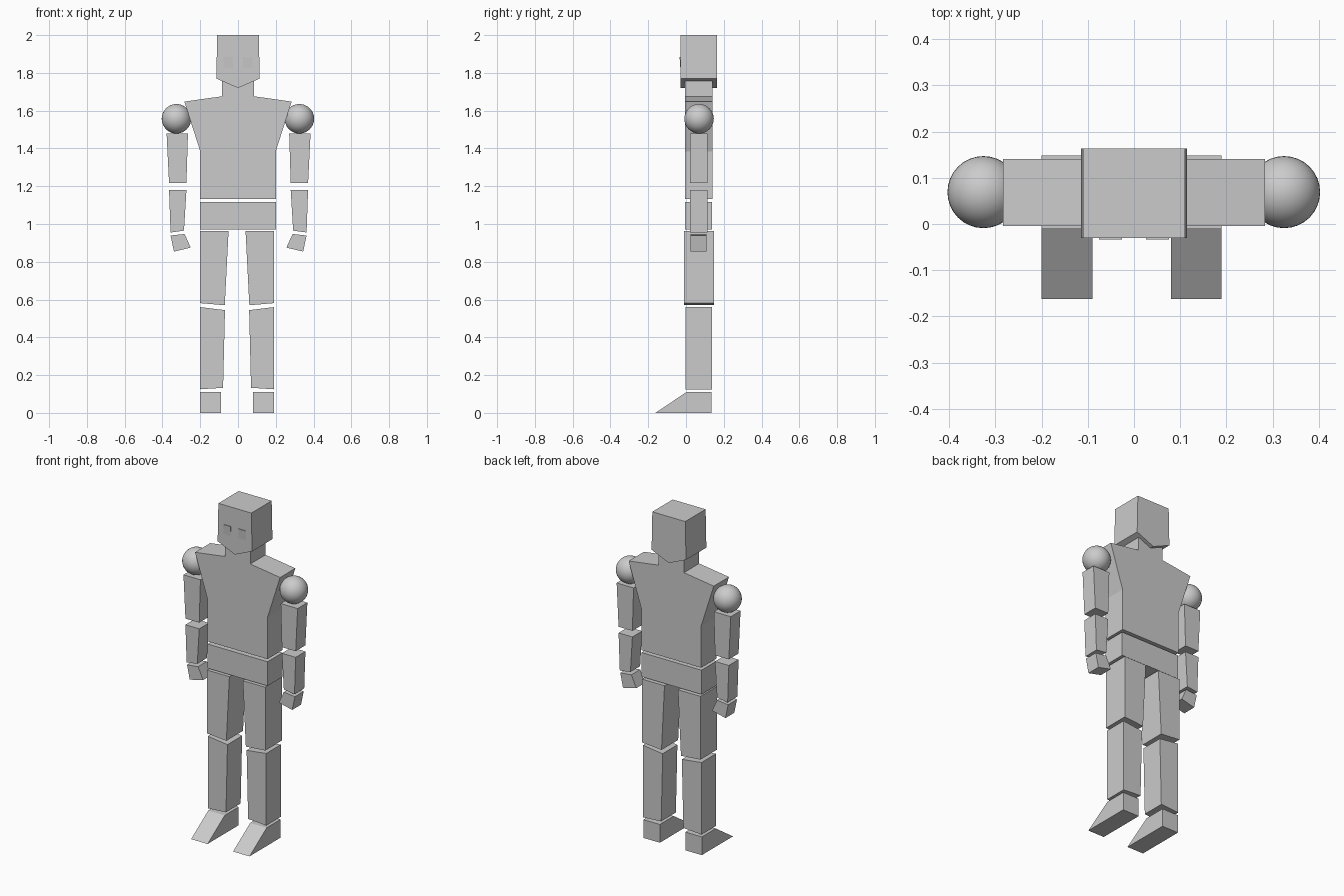
import bpy
import bmesh
from mathutils import Vector

cube = bpy.data.objects.get("Cube")
if cube:
    bpy.data.objects.remove(cube, do_unlink=True)

grey = bpy.data.materials.new("plain_grey")
grey.use_nodes = True
COLOUR = (0.6, 0.6, 0.6, 1)
grey.diffuse_color = COLOUR
grey.node_tree.nodes["Principled BSDF"].inputs["Base Color"].default_value = COLOUR


def finish(name, bm):
    bmesh.ops.recalc_face_normals(bm, faces=bm.faces)
    mesh = bpy.data.meshes.new(name)
    bm.to_mesh(mesh)
    bm.free()
    mesh.materials.append(grey)
    obj = bpy.data.objects.new(name, mesh)
    bpy.context.collection.objects.link(obj)
    return obj


def prism(name, outline, near, far, axis="y"):
    """Extrude an outline along y (outline in x, z) or along x (outline in y, z)."""
    bm = bmesh.new()
    if axis == "y":
        points, push = [(a, near, b) for a, b in outline], Vector((0, far - near, 0))
    else:
        points, push = [(near, a, b) for a, b in outline], Vector((far - near, 0, 0))
    face = bm.faces.new([bm.verts.new(p) for p in points])
    result = bmesh.ops.extrude_face_region(bm, geom=[face], use_keep_orig=True)
    moved = [v for v in result["geom"] if isinstance(v, bmesh.types.BMVert)]
    bmesh.ops.translate(bm, verts=moved, vec=push)
    return finish(name, bm)


def prism_pair(name, outline, near, far, shift):
    """Right-hand part and its mirrored left-hand twin."""
    prism("right_" + name, outline, near, far)
    prism("left_" + name, [(shift - x, z) for x, z in outline], near, far)


def both_sides(half):
    """Close a right-hand half outline with its mirror image."""
    return half + [(-x, z) for x, z in reversed(half)]


# Head with pointed chin
prism("head", both_sides([(-0.11, 2.0), (-0.115, 1.77)]) [:2]
      + [(0, 1.72), (0.115, 1.77), (0.11, 2.0)], -0.03, 0.164)

# Neck and torso in one block
prism("torso", both_sides([(-0.085, 1.757), (-0.085, 1.676), (-0.284, 1.648),
                           (-0.2, 1.385), (-0.2, 1.133)]), -0.004, 0.141)

# Hips
prism("hips", both_sides([(-0.2, 1.117), (-0.2, 0.971)]), -0.004, 0.138)

# Arms
ARM = 0.006
prism_pair("upper_arm", [(-0.378, 1.478), (-0.265, 1.478),
                         (-0.273, 1.217), (-0.365, 1.217)], 0.02, 0.113, ARM)
prism_pair("forearm", [(-0.365, 1.18), (-0.273, 1.18),
                       (-0.286, 0.965), (-0.357, 0.955)], 0.02, 0.113, ARM)
prism_pair("hand", [(-0.357, 0.939), (-0.283, 0.947),
                    (-0.25, 0.875), (-0.339, 0.854)], 0.024, 0.108, ARM)

# Legs
LEG = -0.01
prism_pair("thigh", [(-0.2, 0.963), (-0.05, 0.963),
                     (-0.07, 0.57), (-0.2, 0.581)], -0.011, 0.148, LEG)
prism_pair("shin", [(-0.2, 0.56), (-0.069, 0.544),
                    (-0.079, 0.133), (-0.2, 0.125)], -0.002, 0.138, LEG)

# Wedge feet
foot = [(-0.162, 0), (0.135, 0), (0.135, 0.11), (0.002, 0.11)]
prism("right_foot", foot, -0.2, -0.09, "x")
prism("left_foot", foot, 0.08, 0.19, "x")

# Shallow eye wedges on the face
eye = [(-0.028, 1.883), (-0.034, 1.883), (-0.029, 1.81)]
prism("right_eye", eye, -0.076, -0.026, "x")
prism("left_eye", eye, 0.026, 0.076, "x")

# Round shoulder joints
for side, x in (("right", -0.326), ("left", 0.325)):
    bm = bmesh.new()
    bmesh.ops.create_uvsphere(bm, u_segments=32, v_segments=20, radius=0.078)
    bmesh.ops.translate(bm, verts=bm.verts, vec=(x, 0.069, 1.557))
    for f in bm.faces:
        f.smooth = True
    finish(side + "_shoulder", bm)
